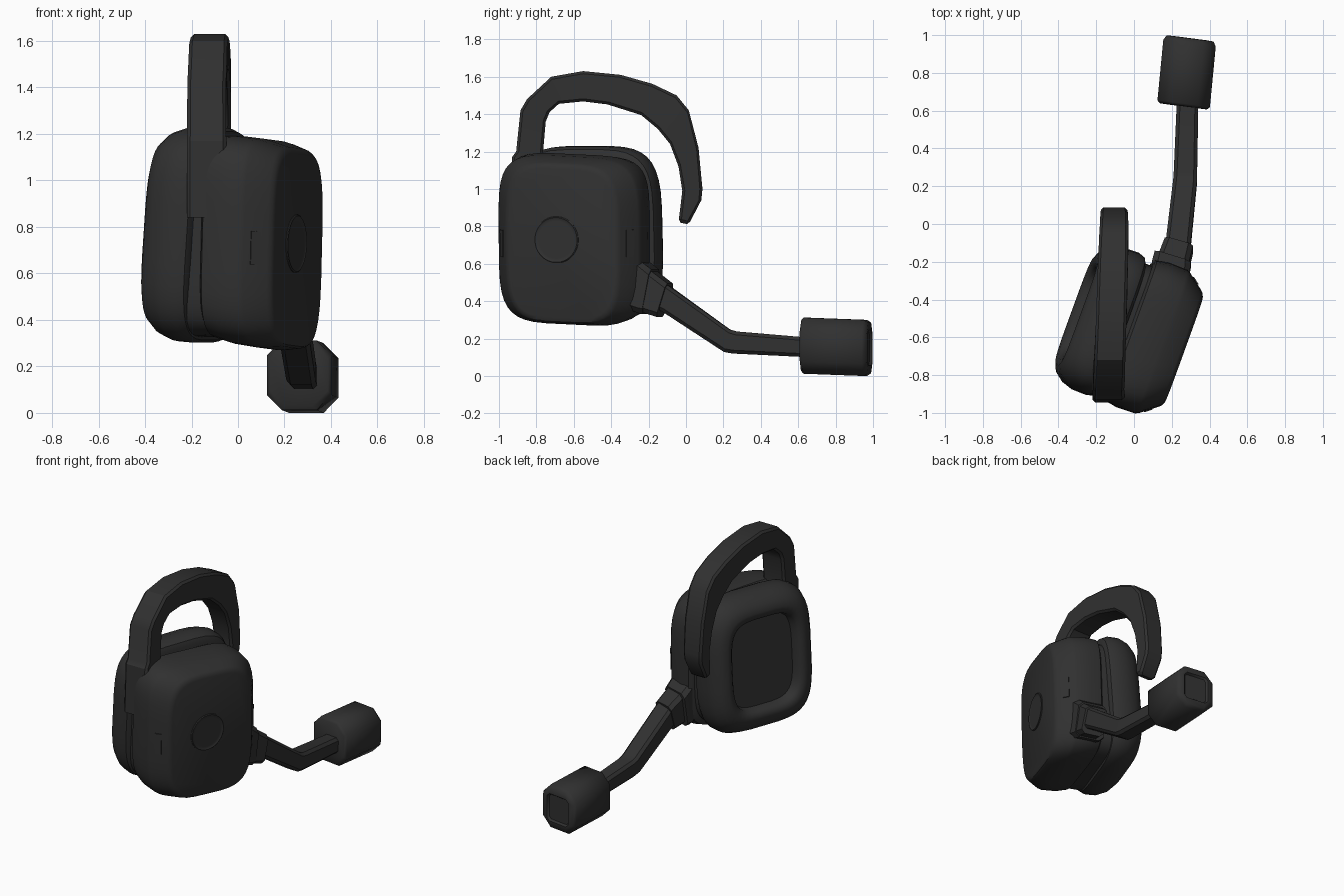
import bpy, bmesh, math
from mathutils import Vector, Matrix

if "Cube" in bpy.data.objects:
    bpy.data.objects.remove(bpy.data.objects["Cube"])

black = bpy.data.materials.new("charcoal_plastic")
black.diffuse_color = (0.03, 0.03, 0.03, 1)
black.use_nodes = True
black.node_tree.nodes["Principled BSDF"].inputs["Base Color"].default_value = black.diffuse_color


def loft(name, rings, matrix=Matrix(), angle=32):
    """Skin a list of equal-length point rings and cap both ends."""
    bm = bmesh.new()
    vr = [[bm.verts.new(matrix @ Vector(p)) for p in r] for r in rings]
    n = len(vr[0])
    for a, b in zip(vr, vr[1:]):
        for i in range(n):
            j = (i + 1) % n
            bm.faces.new((a[i], a[j], b[j], b[i]))
    bm.faces.new(vr[0])
    bm.faces.new(vr[-1])
    bmesh.ops.recalc_face_normals(bm, faces=bm.faces)
    me = bpy.data.meshes.new(name)
    bm.to_mesh(me)
    bm.free()
    me.materials.append(black)
    ob = bpy.data.objects.new(name, me)
    bpy.context.collection.objects.link(ob)
    bpy.ops.object.select_all(action='DESELECT')
    ob.select_set(True)
    bpy.context.view_layer.objects.active = ob
    bpy.ops.object.shade_smooth_by_angle(angle=math.radians(angle))
    return ob


def squircle(lx, hy, hz, n=5, cz=0, skew=0, seg=40):
    """Rounded-square ring facing local x; skew slopes it down to the rear."""
    pts = []
    for i in range(seg):
        t = 2 * math.pi * (i + 0.5) / seg
        c, s = math.cos(t), math.sin(t)
        y = hy * math.copysign(abs(c) ** (2 / n), c)
        pts.append((lx, y, cz - skew * y + hz * math.copysign(abs(s) ** (2 / n), s)))
    return pts


def sweep(name, stations, chamfer, angle=32):
    """Stations: (x centre, upper (y,z), lower (y,z), half width, yaw, [chamfer])."""
    rings = []
    for x, up, lo, w, yaw, *own in stations:
        u, l = Vector((x, *up)), Vector((x, *lo))
        mid, v = (u + l) / 2, (u - l) / 2
        h = v.length
        v.normalize()
        a = Vector((math.cos(yaw), math.sin(yaw), 0))
        c = min(own[0] if own else chamfer, h * .6, w * .6)
        rings.append([mid + a * p + v * q for p, q in (
            (w, h - c), (w - c, h), (c - w, h), (-w, h - c),
            (-w, c - h), (c - w, -h), (w - c, -h), (w, c - h))])
    return loft(name, rings, angle=angle)


def cup_frame(roll):
    """Ear cup frame: local x points out of the cup."""
    return (Matrix.Translation((0, -0.57, 0.735)) @ Matrix.Rotation(math.radians(-20), 4, 'Z')
            @ Matrix.Rotation(math.radians(roll), 4, 'Y'))


outer, inner = cup_frame(1.5), cup_frame(4)

# Outer housing, recessed neck and ear cushion with hollow
loft("housing", [squircle(lx, hy, hz, n, .01 - .11 * lx, .045) for lx, hy, hz, n in (
    (-.035, .37, .41, 5), (-.02, .395, .435, 5), (.05, .408, .448, 4.8), (.15, .405, .45, 4.5),
    (.17, .395, .447, 4.5), (.255, .33, .43, 4), (.268, .318, .42, 4), (.276, .30, .40, 4))], outer)
loft("neck", [squircle(*r) for r in ((-.16, .36, .42), (.02, .36, .41))], inner)
loft("ear_cushion", [squircle(*r, n=4, cz=.02) for r in (
    (-.08, .36, .42), (-.095, .39, .45), (-.13, .402, .464), (-.20, .40, .463),
    (-.26, .38, .44), (-.305, .345, .40), (-.325, .30, .355), (-.32, .27, .325),
    (-.30, .25, .305), (-.25, .24, .295))], inner, 40)

# Round button on the outer face
loft("button", [squircle(x, r, r, 2) for x, r in (
    (.26, .125), (.279, .125), (.283, .12), (.279, .113), (.279, .10))],
    outer @ Matrix.Translation((0, -.03, 0)))

# Small slot tabs on the front and rear bevels
for side, label in ((-1, "front"), (1, "rear")):
    pos = (outer @ Matrix.Translation((.213, side * .363, -.02))
           @ Matrix.Rotation(side * math.radians(52), 4, 'Z'))
    loft(label + "_slot", [[(x, y, z) for y, z in (
        (-.022, -.072), (.022, -.072), (.022, .072), (-.022, .072))] for x in (-.02, .005)], pos)

# Ear hook: upper and lower edge pairs along the loop
hook = (
    (-.135, (-.945, .84), (-.77, .84), .085), (-.135, (-.93, 1.17), (-.765, 1.17), .085),
    (-.135, (-.908, 1.20), (-.765, 1.19), .084),
    (-.135, (-.885, 1.42), (-.75, 1.36), .083), (-.132, (-.85, 1.48), (-.73, 1.41), .083),
    (-.128, (-.72, 1.60), (-.68, 1.455), .082), (-.122, (-.55, 1.63), (-.55, 1.468), .081),
    (-.116, (-.35, 1.61), (-.42, 1.452), .08), (-.111, (-.18, 1.562), (-.24, 1.395), .079),
    (-.107, (-.05, 1.50), (-.15, 1.32), .077), (-.105, (.015, 1.42), (-.085, 1.24), .075),
    (-.105, (.067, 1.22), (-.04, 1.12), .073), (-.105, (.088, 1.0), (-.02, .99), .07),
    (-.105, (.082, .94), (-.028, .92), .068), (-.105, (.022, .825), (-.038, .84), .064),
    (-.105, (.005, .812), (-.03, .82), .05))
sweep("ear_hook", [(*s, 0) for s in hook], .014)

# Microphone arm: pivot block, collar, bent boom
sweep("pivot_block", [(.19, (-.33, .62), (-.33, .37), .10, -.3),
                      (.195, (-.23, .62), (-.23, .335), .105, -.3),
                      (.205, (-.165, .57), (-.21, .33), .10, -.3)], .03)
sweep("collar", [(.205, (-.19, .575), (-.25, .35), .085, -.28),
                 (.238, (-.085, .495), (-.14, .315), .078, -.28)], .025)
sweep("boom", [(.225, (-.16, .53), (-.22, .38), .068, -.1),
               (.235, (-.08, .475), (-.125, .345), .066, -.08),
               (.27, (.235, .248), (.205, .128), .063, -.04),
               (.272, (.27, .238), (.25, .12), .062, -.03),
               (.284, (.66, .205), (.66, .10), .057, 0)], .018)

# Foam microphone head with recessed square tip
sweep("microphone", [(.262, (.624, .298), (.622, .03), .125, -.13),
                     (.263, (.638, .312), (.636, .012), .14, -.13),
                     (.294, (.958, .300), (.958, .0), .14, -.13),
                     (.297, (.982, .285), (.982, .015), .125, -.13),
                     (.297, (.984, .245), (.984, .055), .09, -.13, .02),
                     (.296, (.970, .235), (.970, .065), .08, -.13, .015)], .065, 48)
